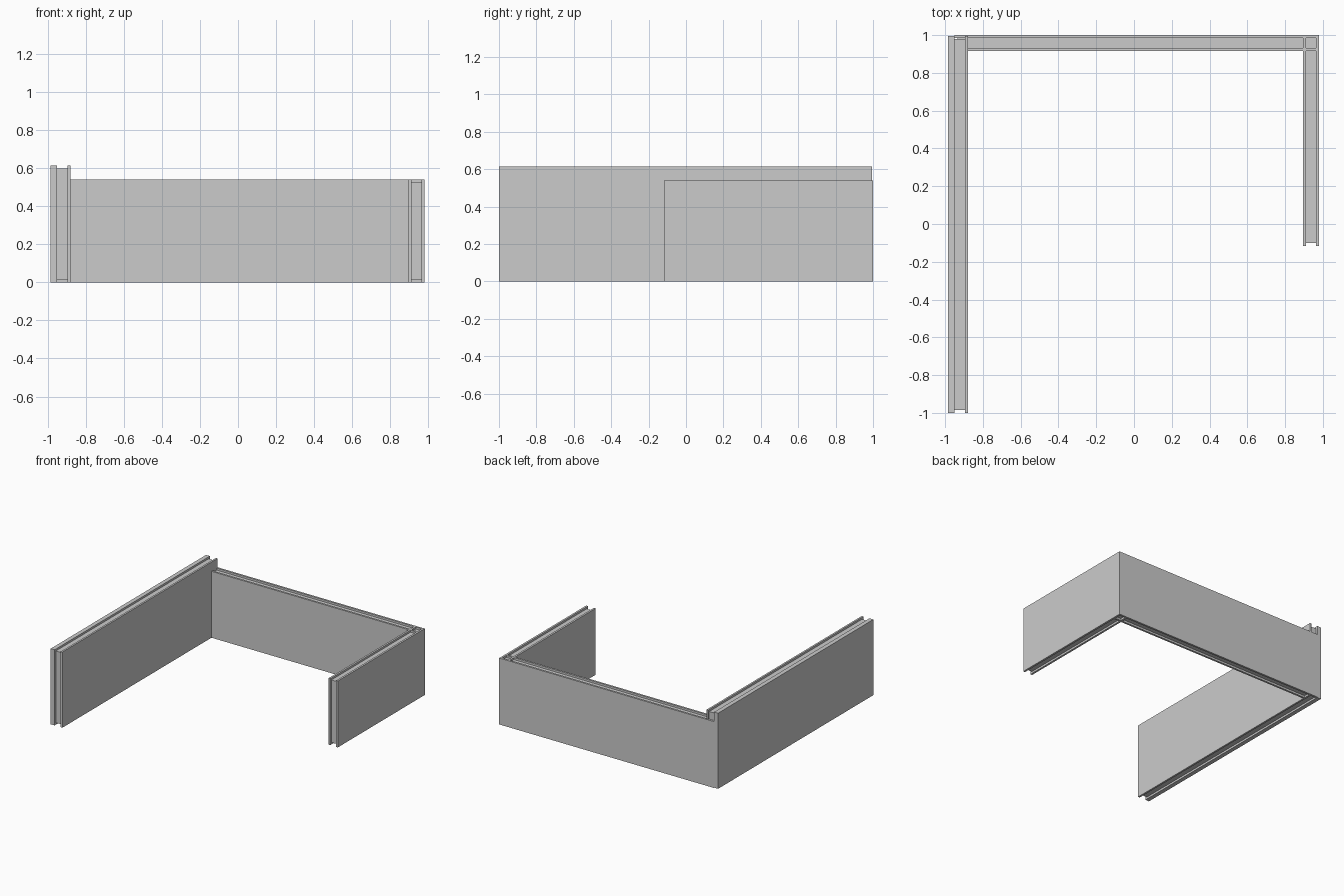
import bpy, bmesh
from mathutils import Matrix, Vector

if "Cube" in bpy.data.objects:
    bpy.data.objects.remove(bpy.data.objects["Cube"])


def part(name, boxes):
    """One object made of axis-aligned boxes (x0, x1, y0, y1, z0, z1)."""
    bm = bmesh.new()
    for x0, x1, y0, y1, z0, z1 in boxes:
        centre = Vector((x0 + x1, y0 + y1, z0 + z1)) / 2
        size = (x1 - x0, y1 - y0, z1 - z0, 1)
        bmesh.ops.create_cube(bm, size=1, matrix=Matrix.Translation(centre) @ Matrix.Diagonal(size))
    mesh = bpy.data.meshes.new(name)
    bm.to_mesh(mesh)
    bm.free()
    ob = bpy.data.objects.new(name, mesh)
    bpy.context.collection.objects.link(ob)
    return ob


T = 0.016           # skin thickness and core recess
H, TALL = 0.54, 0.615
RX0, RX1 = 0.895, 0.98   # right wall faces
BY0, BY1 = 0.916, 1.0    # back wall faces

# Left wall: thick outer skin, recessed core, thin inner skin
part("left_wall_outer_skin", [(-0.985, -0.95, -1, 0.995, 0, TALL)])
part("left_wall_core", [(-0.95, -0.895, -1 + T, 0.98, T, TALL - T)])
part("left_wall_inner_skin", [(-0.895, -0.88, -1, 0.995, 0, TALL)])

# Back wall: skins lap over the left wall core
part("back_wall_outer_skin", [(-0.95, RX0, BY1 - T, BY1, 0, H)])
part("back_wall_core", [(-0.934, RX0, BY0 + T, BY1 - T, T, H - T)])
part("back_wall_inner_skin", [(-0.88, RX0, BY0, BY0 + T, 0, H)])

# Right wall: outer skin runs to the corner, inner skin stops at the back wall
part("right_wall_outer_skin", [(RX1 - T, RX1, -0.117, BY1, 0, H)])
part("right_wall_core", [(RX0 + T, RX1 - T, -0.117 + T, BY0, T, H - T)])
part("right_wall_inner_skin", [(RX0, RX0 + T, -0.117, BY0, 0, H)])

# Corner post: closed on all sides around its recessed core
part("corner_post_skins", [
    (RX0, RX1 - T, BY1 - T, BY1, 0, H),
    (RX0, RX1 - T, BY0, BY0 + T, 0, H),
    (RX0, RX0 + T, BY0 + T, BY1 - T, 0, H)])
part("corner_post_core", [(RX0 + T, RX1 - T, BY0 + T, BY1 - T, T, H - T)])
